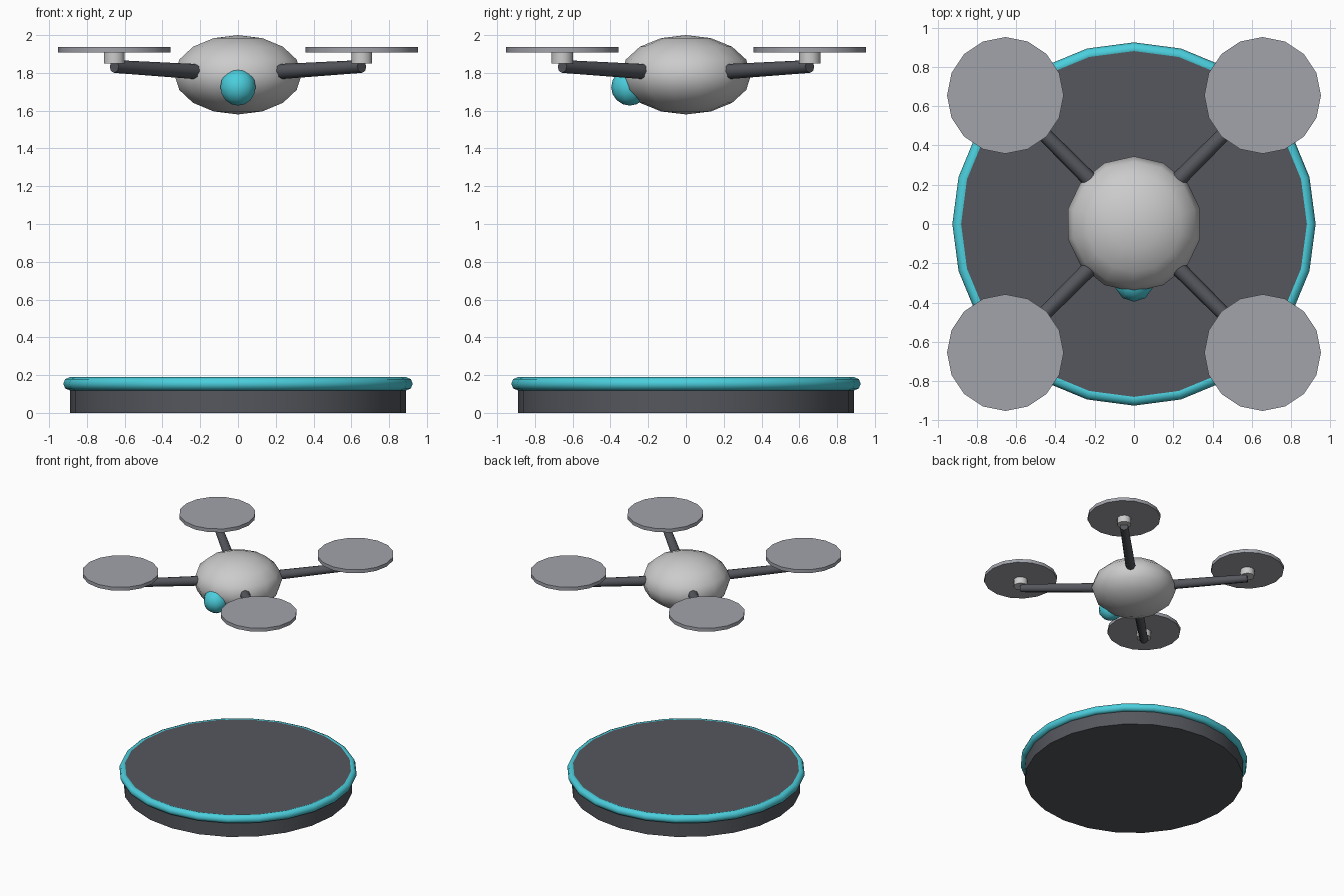
import bpy, math
from mathutils import Vector

if "Cube" in bpy.data.objects:
    bpy.data.objects.remove(bpy.data.objects["Cube"])


def material(name, rgb):
    m = bpy.data.materials.new(name)
    m.diffuse_color = (*rgb, 1)
    m.use_nodes = True
    m.node_tree.nodes["Principled BSDF"].inputs["Base Color"].default_value = m.diffuse_color
    return m


DARK = material("dark_grey", (0.09, 0.095, 0.11))
MID = material("mid_grey", (0.36, 0.37, 0.41))
LIGHT = material("light_grey", (0.75, 0.75, 0.76))
CYAN = material("cyan", (0.07, 0.62, 0.72))


def finish(name, mat):
    ob = bpy.context.object
    ob.name = name
    ob.data.materials.append(mat)
    bpy.ops.object.shade_smooth_by_angle(angle=math.radians(50))
    return ob


def disc(name, r, z0, z1, sides, mat, x=0, y=0):
    bpy.ops.mesh.primitive_cylinder_add(vertices=sides, radius=r, depth=z1 - z0,
                                        location=(x, y, (z0 + z1) / 2))
    return finish(name, mat)


def ball(name, scale, loc, sides, rings, mat):
    bpy.ops.mesh.primitive_uv_sphere_add(segments=sides, ring_count=rings, radius=1, location=loc)
    bpy.context.object.scale = scale
    bpy.ops.object.transform_apply(location=False, rotation=False, scale=True)
    return finish(name, mat)


def rod(name, a, b, ra, rb, sides, mat):
    a, b = Vector(a), Vector(b)
    d = b - a
    bpy.ops.mesh.primitive_cone_add(vertices=sides, radius1=ra, radius2=rb, depth=d.length,
                                    location=(a + b) / 2, rotation=d.to_track_quat('Z', 'Y').to_euler())
    return finish(name, mat)


# Landing pad with glowing rim
disc("landing_pad", 0.89, 0, 0.185, 24, DARK)
bpy.ops.mesh.primitive_torus_add(major_segments=24, minor_segments=8, major_radius=0.89,
                                 minor_radius=0.035, location=(0, 0, 0.154))
finish("pad_rim", CYAN)

# Hovering body and front lens
ball("body", (0.345, 0.345, 0.21), (0, 0, 1.79), 14, 8, LIGHT)
ball("front_lens", (0.098, 0.098, 0.098), (0, -0.298, 1.725), 10, 8, CYAN)

# Four arms, each with a motor and a rotor disc
P = 0.655
for fb, sy in (("front", -1), ("back", 1)):
    for lr, sx in (("left", -1), ("right", 1)):
        tag = f"{fb}_{lr}"
        rod(f"{tag}_arm", (sx * 0.16, sy * 0.16, 1.803), (sx * P, sy * P, 1.834), 0.041, 0.034, 8, DARK)
        disc(f"{tag}_motor", 0.058, 1.85, 1.91, 10, LIGHT, sx * P, sy * P)
        disc(f"{tag}_rotor", 0.297, 1.908, 1.938, 16, MID, sx * P, sy * P)
